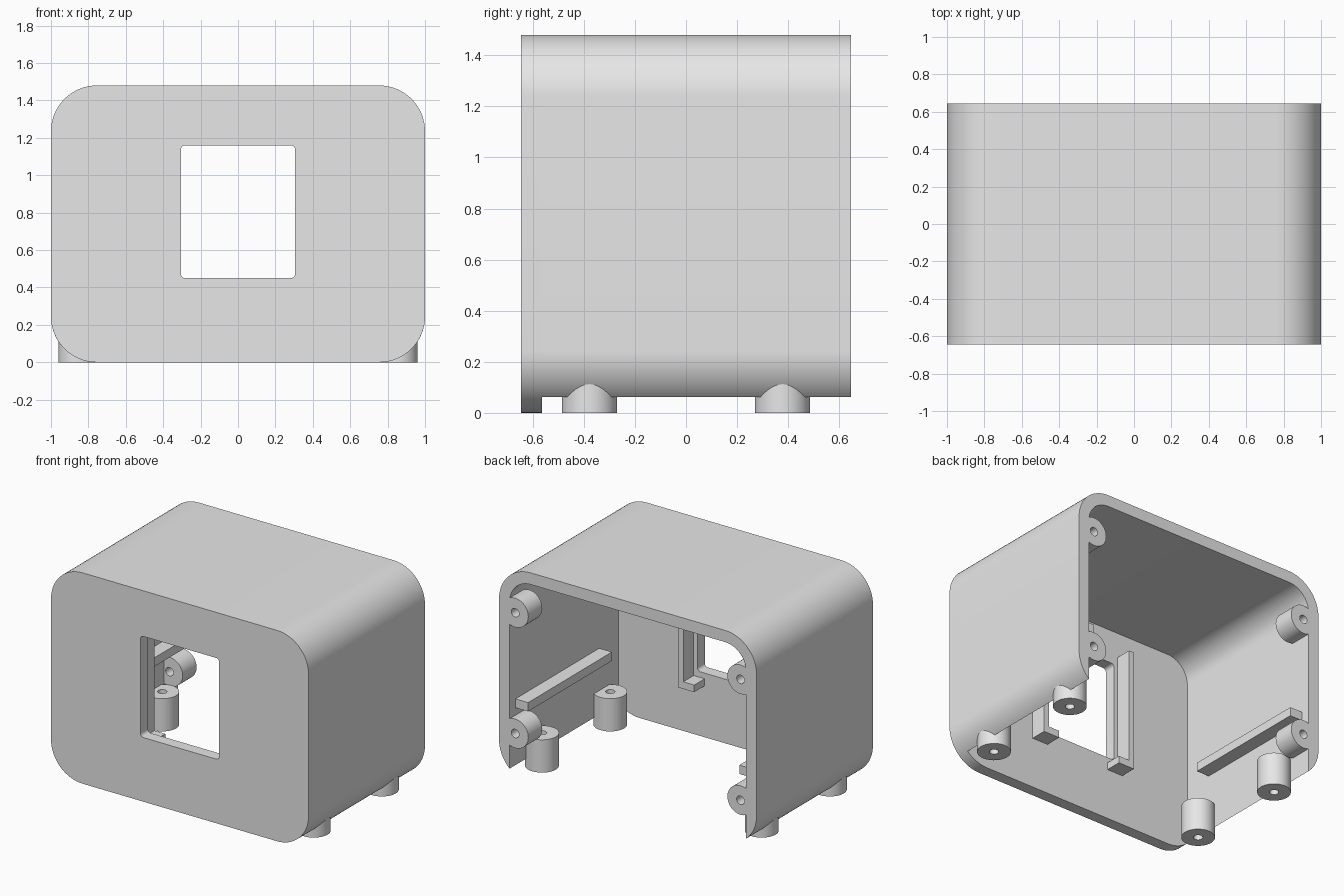
import bpy, bmesh
from math import acos, cos, sin, pi, radians
from mathutils import Matrix, Vector

cube = bpy.data.objects.get("Cube")
if cube:
    bpy.data.objects.remove(cube, do_unlink=True)

# Main dimensions
W, D, H = 1.0, 0.645, 1.48
R, WALL = 0.245, 0.082
INNER = W - WALL
PANEL_BACK = -D + WALL

grey = bpy.data.materials.new("plain_grey")
grey.use_nodes = True
grey.diffuse_color = (0.8, 0.8, 0.8, 1)
grey.node_tree.nodes["Principled BSDF"].inputs["Base Color"].default_value = (0.8, 0.8, 0.8, 1)


def arc(cx, cy, r, a0, a1, n=16):
    return [(cx + r * cos(a0 + (a1 - a0) * i / n),
             cy + r * sin(a0 + (a1 - a0) * i / n)) for i in range(n + 1)]


def circle(r):
    return arc(0, 0, r, 0, 2 * pi, 48)[:-1]


def rounded_rect(x, z0, z1, r):
    pts = []
    corners = [(x - r, z1 - r), (r - x, z1 - r), (r - x, z0 + r), (x - r, z0 + r)]
    for i, (cx, cz) in enumerate(corners):
        pts += arc(cx, cz, r, i * pi / 2, (i + 1) * pi / 2)
    return pts


def finish(name, bm):
    bmesh.ops.remove_doubles(bm, verts=bm.verts, dist=1e-5)
    bmesh.ops.recalc_face_normals(bm, faces=bm.faces)
    mesh = bpy.data.meshes.new(name)
    bm.to_mesh(mesh)
    bm.free()
    mesh.materials.clear()
    mesh.materials.append(grey)
    mesh.shade_smooth()
    mesh.set_sharp_from_angle(angle=radians(30))
    obj = bpy.data.objects.new(name, mesh)
    bpy.context.scene.collection.objects.link(obj)
    return obj


def extrude(name, loops, length, centre, along_y=True):
    """Fill outlines (inner ones become holes) and extrude them."""
    curve = bpy.data.curves.new(name + "_profile", "CURVE")
    curve.dimensions = "2D"
    curve.fill_mode = "BOTH"
    curve.extrude = length / 2
    for pts in loops:
        spline = curve.splines.new("POLY")
        spline.points.add(len(pts) - 1)
        for p, (u, v) in zip(spline.points, pts):
            p.co = (u, v, 0, 1)
        spline.use_cyclic_u = True
    temp = bpy.data.objects.new(name + "_profile", curve)
    bpy.context.scene.collection.objects.link(temp)
    graph = bpy.context.evaluated_depsgraph_get()
    source = bpy.data.meshes.new_from_object(temp.evaluated_get(graph))
    bm = bmesh.new()
    bm.from_mesh(source)
    bpy.data.objects.remove(temp, do_unlink=True)
    bpy.data.curves.remove(curve)
    bpy.data.meshes.remove(source)
    turn = Matrix.Rotation(pi / 2, 4, "X") if along_y else Matrix()
    bm.transform(Matrix.Translation(centre) @ turn)
    return finish(name, bm)


def box(name, lo, hi):
    lo, hi = Vector(lo), Vector(hi)
    bm = bmesh.new()
    bmesh.ops.create_cube(bm, size=1)
    bm.transform(Matrix.Translation((lo + hi) / 2) @ Matrix.Diagonal((*(hi - lo), 1)))
    return finish(name, bm)


# Front panel with the window opening
extrude("front_panel",
        [rounded_rect(W, 0, H, R), rounded_rect(0.306, 0.45, 1.16, 0.025)],
        WALL, (0, -D + WALL / 2, 0))

# Wrapped top and side walls, open below and behind, tapering to a lower tip
tip = acos((INNER - (W - R)) / R)
r_in = R - WALL
right_outer = arc(W - R, R, R, -tip, 0) + arc(W - R, H - R, R, 0, pi / 2)
right_inner = arc(W - R, H - R, r_in, pi / 2, 0)
half = right_outer
shell = half + [(-x, z) for x, z in reversed(half)]
shell += [(-x, z) for x, z in reversed(right_inner)] + right_inner
extrude("wall_shell", [shell], D - PANEL_BACK, (0, (D + PANEL_BACK) / 2, 0))

for side, s in (("left", 1), ("right", -1)):
    # Hollow feet
    for place, y in (("front", -0.378), ("back", 0.378)):
        extrude(f"{place}_{side}_foot", [circle(0.108), circle(0.03)],
                0.23, (s * 0.853, y, 0.115), along_y=False)
    # Screw bosses flush with the open back
    for place, z in (("upper", 1.168), ("lower", 0.32)):
        extrude(f"{place}_{side}_screw_boss", [circle(0.102), circle(0.03)],
                0.155, (s * 0.875, D - 0.0775, z))

    def mirrored_box(name, x0, x1, y0, y1, z0, z1):
        a, b = sorted((s * x0, s * x1))
        box(f"{side}_{name}", (a, y0, z0), (b, y1, z1))

    # Side rail, and the guide with its stop behind the window
    mirrored_box("side_rail", 0.82, INNER + 0.02, -0.35, 0.58, 0.465, 0.527)
    mirrored_box("window_guide", 0.335, 0.375, PANEL_BACK - 0.01, -0.448, 0.38, 1.22)
    mirrored_box("guide_stop", 0.25, 0.375, PANEL_BACK - 0.01, -0.448, 0.36, 0.41)
